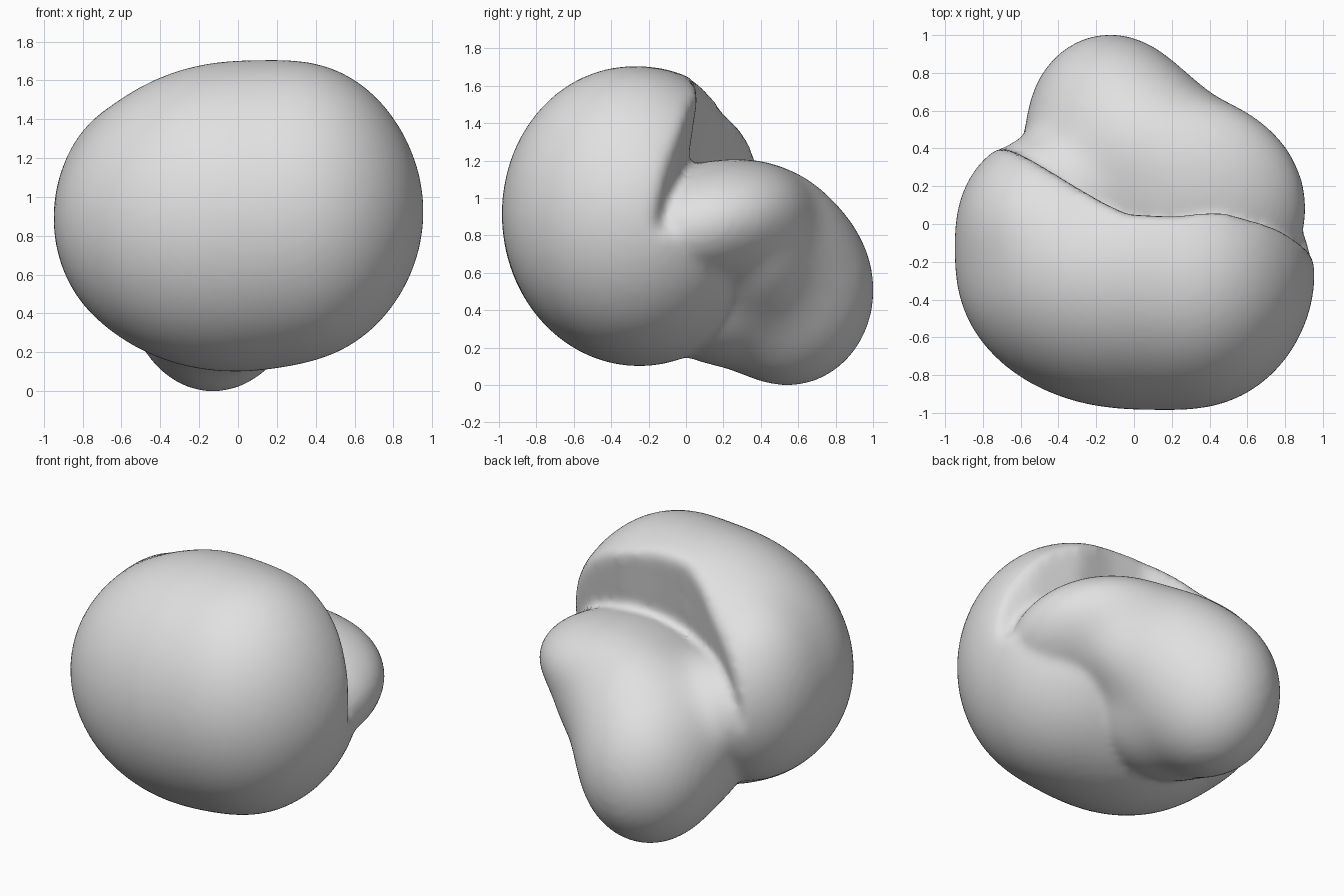
import bpy, bmesh
from math import radians, exp, log
from mathutils import Vector, Euler

cube = bpy.data.objects.get("Cube")
if cube:
    bpy.data.objects.remove(cube, do_unlink=True)

grey = bpy.data.materials.new("plain_grey")
grey.use_nodes = True
grey.diffuse_color = (0.75, 0.75, 0.75, 1)
for node in grey.node_tree.nodes:
    if node.type == 'BSDF_PRINCIPLED':
        node.inputs["Base Color"].default_value = grey.diffuse_color
        node.inputs["Roughness"].default_value = 0.6


def lobe(centre, radii, tilt=(0, 0, 0)):
    """Ellipsoid: centre, radii and the turn into its own axes."""
    turn = Euler([radians(a) for a in tilt]).to_matrix().transposed()
    return Vector(centre), radii, turn


def distance(point, lobes, sharpness):
    """Distance to the softly blended lobes."""
    total = 0.0
    for centre, radii, turn in lobes:
        q = turn @ (point - centre)
        a = Vector([c / r for c, r in zip(q, radii)])
        b = Vector([c / r for c, r in zip(a, radii)])
        d = a.length * (a.length - 1) / max(b.length, 0.001)
        total += exp(-sharpness * d)
    return -log(max(total, 1e-200)) / sharpness


def blob(name, heart, lobes, sharpness):
    """Ball whose points are pushed out from the heart to the blended lobes."""
    bm = bmesh.new()
    bmesh.ops.create_icosphere(bm, subdivisions=5, radius=1)
    heart = Vector(heart)
    for v in bm.verts:
        ray = v.co.normalized()
        inner, outer = 0.0, 1.4
        for step in range(11):
            middle = (inner + outer) / 2
            if distance(heart + ray * middle, lobes, sharpness) < 0:
                inner = middle
            else:
                outer = middle
        v.co = heart + ray * inner
    return link(name, bm)


def link(name, bm):
    mesh = bpy.data.meshes.new(name)
    bm.to_mesh(mesh)
    bm.free()
    ob = bpy.data.objects.new(name, mesh)
    bpy.context.collection.objects.link(ob)
    return ob


def select(obs):
    bpy.ops.object.select_all(action='DESELECT')
    for ob in obs:
        ob.select_set(True)
    bpy.context.view_layer.objects.active = obs[0]


def fuse(ob, voxel, smoothing):
    """Apply the modifiers, with one even, softened skin on top."""
    skin = ob.modifiers.new("skin", 'REMESH')
    skin.mode = 'VOXEL'
    skin.voxel_size = voxel
    soft = ob.modifiers.new("soften", 'SMOOTH')
    soft.factor = 0.5
    soft.iterations = smoothing
    select([ob])
    bpy.ops.object.convert(target='MESH')
    return bpy.context.object


# Rounded cap: main dome, fuller left half, lobe that wraps back on the right
cap = blob("cap", (0, -0.2, 0.9), [
    lobe((0, -0.25, 0.9), (0.94, 0.73, 0.8), (0, -4, 0)),
    lobe((0.3, -0.3, 0.93), (0.63, 0.67, 0.76)),
    lobe((-0.5, -0.02, 0.9), (0.44, 0.49, 0.59)),
], 30)

# Undercut behind the lip of the cap
lip = [(-0.75, 0.52), (-0.6, 0.41), (-0.2, 0.13), (-0.04, 0.04), (0.2, 0.03),
       (0.45, 0.06), (0.75, 0.0), (1.2, -0.2), (1.2, 1.3), (-0.75, 1.3)]
bm = bmesh.new()
low = [bm.verts.new((x + 0.02, y - 0.1, 0.82)) for x, y in lip]
high = [bm.verts.new((x, y + 0.06, 1.9)) for x, y in lip]
bm.faces.new(low[::-1])
bm.faces.new(high)
for i in range(len(lip)):
    j = (i + 1) % len(lip)
    bm.faces.new((low[i], low[j], high[j], high[i]))
bmesh.ops.recalc_face_normals(bm, faces=bm.faces[:])
cutter = link("lip_cutter", bm)
cutter.hide_render = True
cut = cap.modifiers.new("undercut", 'BOOLEAN')
cut.operation = 'DIFFERENCE'
cut.solver = 'EXACT'
cut.object = cutter
cap = fuse(cap, 0.028, 10)
bpy.data.objects.remove(cutter, do_unlink=True)

# Body behind the cap: shoulder, back bulge, fillers, ridge under the lip
body = blob("body", (0, 0.32, 0.65), [
    lobe((0.35, 0.08, 0.85), (0.56, 0.56, 0.33), (14, 0, 0)),
    lobe((-0.13, 0.55, 0.5), (0.42, 0.45, 0.5)),
    lobe((0.02, 0.44, 0.69), (0.4, 0.41, 0.44)),
    lobe((0.2, 0.38, 0.74), (0.42, 0.3, 0.36)),
    lobe((-0.36, 0.19, 0.83), (0.38, 0.18, 0.28), (0, 0, 150)),
    lobe((-0.25, 0.3, 0.6), (0.29, 0.34, 0.4)),
    lobe((-0.05, 0.15, 0.5), (0.45, 0.38, 0.37)),
], 16)

# One soft skin over cap and body
select([cap, body])
bpy.ops.object.join()
whole = fuse(bpy.context.object, 0.026, 6)
whole.name = "folded_body"
whole.data.materials.clear()
whole.data.materials.append(grey)
for face in whole.data.polygons:
    face.material_index = 0
select([whole])
bpy.ops.object.shade_smooth()
